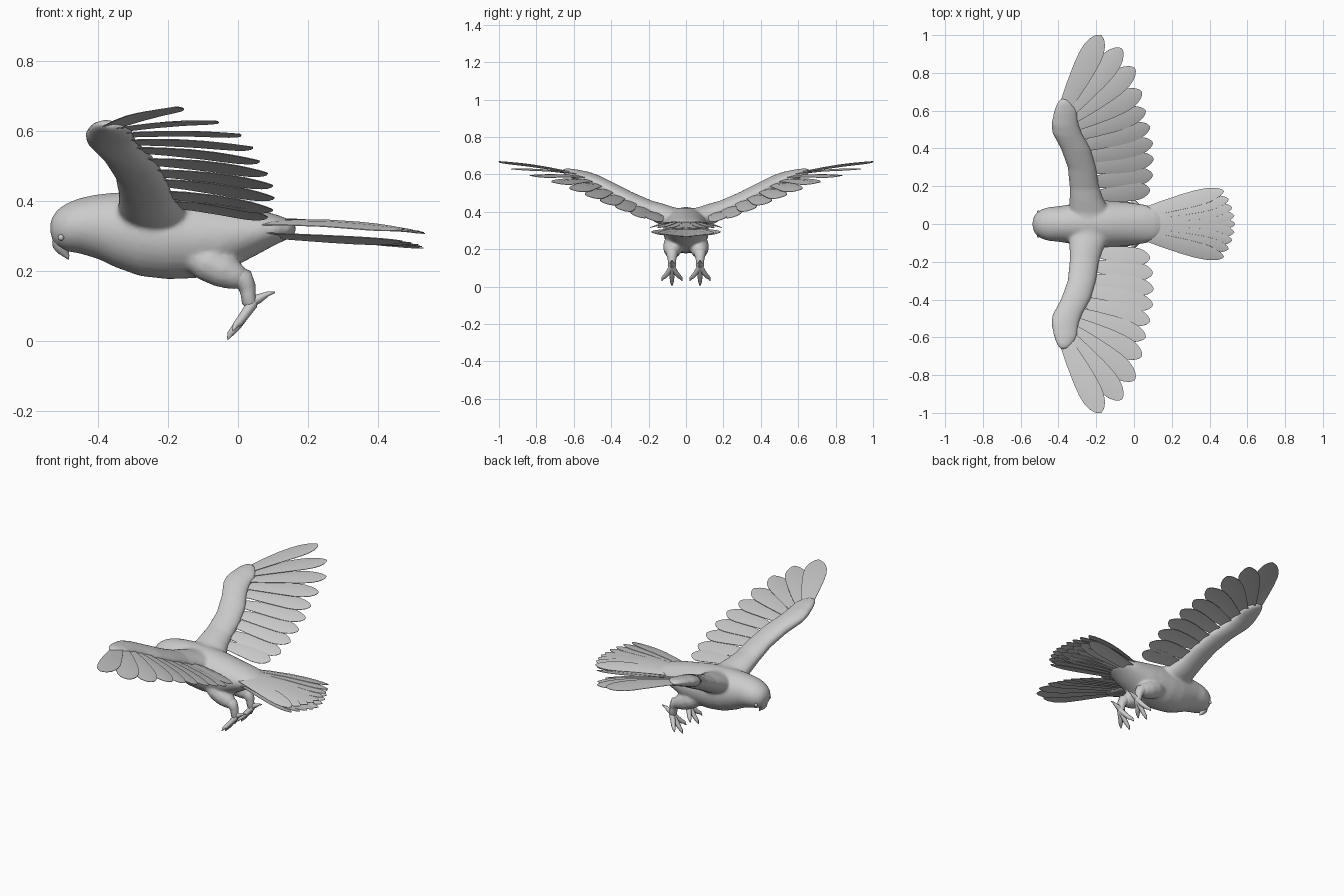
import bpy, bmesh, math
from mathutils import Vector

if "Cube" in bpy.data.objects:
    bpy.data.objects.remove(bpy.data.objects["Cube"])

plumage = bpy.data.materials.new("pale grey")
plumage.diffuse_color = (0.6, 0.6, 0.6, 1)
plumage.use_nodes = True
plumage.node_tree.nodes["Principled BSDF"].inputs["Base Color"].default_value = plumage.diffuse_color


def finish(bm, name, smooth=40):
    bmesh.ops.recalc_face_normals(bm, faces=bm.faces)
    me = bpy.data.meshes.new(name)
    bm.to_mesh(me)
    bm.free()
    ob = bpy.data.objects.new(name, me)
    bpy.context.collection.objects.link(ob)
    me.materials.append(plumage)
    bpy.ops.object.select_all(action='DESELECT')
    ob.select_set(True)
    bpy.context.view_layer.objects.active = ob
    bpy.ops.object.shade_smooth_by_angle(angle=math.radians(smooth))
    return ob


def loft(bm, rings):
    """Skin a list of rings (each a list of points) and cap both ends."""
    vs = [[bm.verts.new(p) for p in r] for r in rings]
    n = len(vs[0])
    for a, b in zip(vs, vs[1:]):
        for i in range(n):
            bm.faces.new((a[i], a[(i + 1) % n], b[(i + 1) % n], b[i]))
    bm.faces.new(vs[0])
    bm.faces.new(vs[-1])


def ellipse(c, u, v, n=20):
    return [Vector(c) + Vector(u) * math.cos(t) + Vector(v) * math.sin(t)
            for t in (2 * math.pi * i / n for i in range(n))]


def tube(bm, stations, n=12):
    """Round tube through (x, y, z, radius) stations."""
    pts = [Vector(s[:3]) for s in stations]
    rings = []
    for i, p in enumerate(pts):
        d = (pts[min(i + 1, len(pts) - 1)] - pts[max(i - 1, 0)]).normalized()
        u = d.cross(Vector((0, 1, 0))).normalized()
        rings.append(ellipse(p, u * stations[i][3], d.cross(u) * stations[i][3], n))
    loft(bm, rings)


def feather(bm, root, tip, width, normal, roll=0.0, sag=0.0, thick=0.0025):
    """Thin rounded blade from root to tip."""
    root, tip = Vector(root), Vector(tip)
    d = (tip - root).normalized()
    w = Vector(normal).cross(d).normalized()
    nn = d.cross(w)
    w, nn = w * math.cos(roll) + nn * math.sin(roll), nn * math.cos(roll) - w * math.sin(roll)
    rings = []
    for t, k in ((0, .55), (.25, .78), (.5, .95), (.68, 1), (.8, .93), (.89, .74),
                 (.95, .5), (.985, .25), (1, .03)):
        c = root.lerp(tip, t) + nn * sag * math.sin(math.pi * t)
        h = w * width / 2 * k
        e = nn * thick / 2
        bow = nn * width * .06 * k
        rings.append([c - h - e - bow, c - e, c + h - e - bow,
                      c + h + e - bow, c + e, c - h + e - bow])
    loft(bm, rings)


# Body, wing arms and thighs, fused into one smooth skin
bm = bmesh.new()
body = [(-.537, .315, .335, .012), (-.53, .285, .357, .04), (-.515, .268, .377, .06),
        (-.49, .257, .394, .077), (-.45, .25, .41, .09), (-.40, .235, .42, .094),
        (-.35, .211, .425, .102), (-.28, .186, .426, .114), (-.2, .177, .422, .122),
        (-.12, .180, .412, .122), (-.05, .193, .398, .117), (0, .218, .388, .11),
        (.06, .25, .375, .102), (.11, .277, .362, .088), (.15, .295, .347, .06),
        (.165, .31, .335, .03)]
loft(bm, [ellipse((x, 0, (lo + hi) / 2), (0, w, 0), (0, 0, (hi - lo) / 2), 28)
          for x, lo, hi, w in body])
# wing arm: y, leading x, trailing x, leading z, trailing z, half thickness
arm = [(.0, -.34, -.12, .36, .35, .06), (.08, -.345, -.135, .375, .36, .055),
       (.14, -.342, -.165, .40, .385, .05), (.2, -.342, -.185, .425, .41, .042),
       (.3, -.352, -.2, .475, .455, .038), (.4, -.388, -.23, .53, .505, .036),
       (.48, -.433, -.275, .572, .55, .033), (.53, -.438, -.293, .592, .573, .03),
       (.6, -.424, -.3, .612, .596, .023), (.64, -.408, -.325, .62, .61, .017),
       (.662, -.39, -.355, .622, .62, .009)]
for s in (-1, 1):
    loft(bm, [ellipse(((a + b) / 2, s * y, (za + zb) / 2),
                      ((b - a) / 2, 0, (zb - za) / 2), (0, -s * .4 * h, h))
              for y, a, b, za, zb, h in arm])
    tube(bm, [(-.14, s * .065, .25, .04), (-.09, s * .068, .225, .054),
              (-.04, s * .072, .2, .05), (.0, s * .074, .182, .038),
              (.02, s * .075, .172, .026)])
skin = finish(bm, "body", 180)
m = skin.modifiers.new("fuse", 'REMESH')
m.mode = 'VOXEL'
m.voxel_size = .008
m.use_smooth_shade = True
m = skin.modifiers.new("soften", 'SMOOTH')
m.factor = .5
m.iterations = 8

# Hooked beak and eyes
bm = bmesh.new()
loft(bm, [ellipse((x, 0, z), (a, 0, b), (0, w, 0), 14) for x, z, a, b, w in
          ((-.495, .298, .036, .012, .036), (-.505, .275, .024, .008, .026),
           (-.499, .256, .015, .005, .016), (-.49, .243, .008, .002, .008),
           (-.485, .234, .002, 0, .002))])
finish(bm, "beak", 60)
bm = bmesh.new()
for s in (-1, 1):
    r = bmesh.ops.create_uvsphere(bm, u_segments=12, v_segments=8, radius=.009)
    bmesh.ops.translate(bm, verts=r["verts"], vec=(-.506, s * .063, .296))
finish(bm, "eyes", 60)

# Wing feathers: root, tip, width
flight = [((-.36, .63, .617), (-.175, 1.0, .67), .125),
          ((-.34, .60, .607), (-.065, .93, .63), .125),
          ((-.33, .56, .592), (.005, .825, .592), .125),
          ((-.32, .52, .572), (.042, .70, .555), .12),
          ((-.30, .47, .55), (.062, .60, .515), .11),
          ((-.27, .41, .517), (.085, .515, .48), .105),
          ((-.25, .35, .485), (.10, .43, .445), .105),
          ((-.24, .29, .458), (.104, .345, .41), .105),
          ((-.23, .22, .425), (.10, .26, .375), .105),
          ((-.20, .15, .395), (.085, .18, .355), .10)]
for s, side in ((-1, "right"), (1, "left")):
    bm = bmesh.new()
    for i, (a, b, w) in enumerate(flight):
        slope = .18 + .27 * min(1, i / 5)
        feather(bm, (a[0], s * a[1], a[2]), (b[0], s * b[1], b[2]), w,
                (0, -s * slope, 1), roll=-s * .1, sag=.008)
    finish(bm, side + "_wing_feathers")

# Tail fan in an upper and a lower layer
bm = bmesh.new()
for k in range(-4, 5):
    f = k / 4
    length = .535 - .06 * f * f
    feather(bm, (.03, f * .055, .352 - .012 * abs(f)),
            (length, f * .175, .308 + .012 * abs(f)), .085,
            (.1, 0, 1), roll=-f * .25, sag=.012)
    feather(bm, (.04, f * .055, .318 - .01 * abs(f)),
            (length - .005, f * .17, .266 + .02 * abs(f)), .08,
            (.1, 0, 1), roll=f * .25, sag=.0)
finish(bm, "tail_feathers")

# Shanks, clawed toes and rear toe
for s, side in ((-1, "right"), (1, "left")):
    bm = bmesh.new()
    y = s * .075
    tube(bm, [(-.012, y, .186, .032), (.016, y, .176, .032), (.026, y, .155, .025),
              (.029, y, .135, .021), (.033, y, .112, .022), (.036, y, .098, .014)])
    for dy, ex, ez in ((0, -.03, .005), (.055, -.015, .03), (-.055, -.015, .03)):
        tube(bm, [(.042, y, .108, .016), (.02, y + dy * .35, .077, .014),
                  ((ex + .02) / 2, y + dy * .7, (ez + .077) / 2, .012),
                  (ex + .008, y + dy * .9, ez + .016, .009),
                  (ex, y + dy, ez, .002)], 8)
    tube(bm, [(.03, y, .108, .016), (.06, y, .122, .013),
              (.085, y, .135, .007), (.106, y, .14, .002)], 8)
    finish(bm, side + "_leg", 60)
